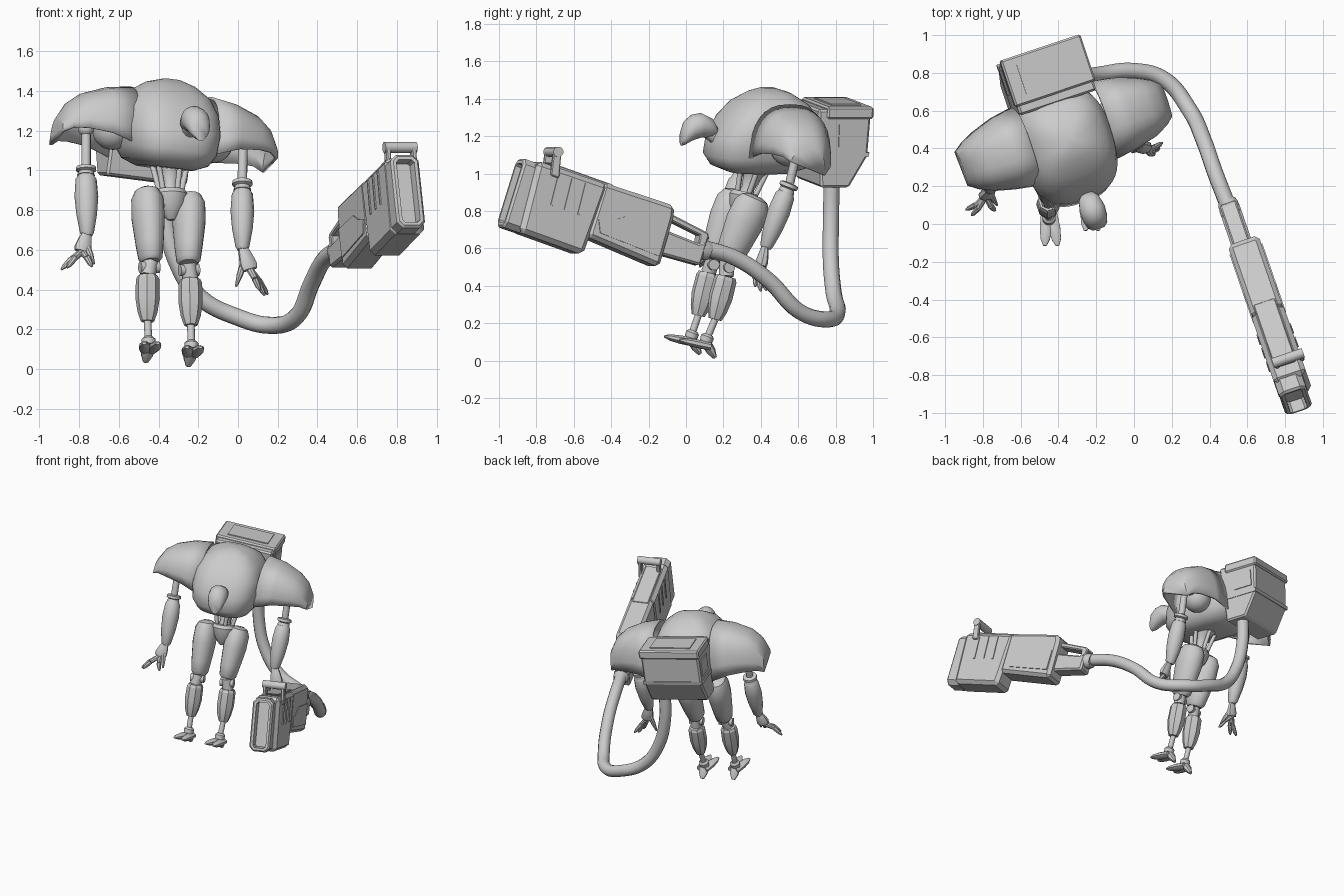
import bpy, bmesh, math
from mathutils import Vector, Matrix

if "Cube" in bpy.data.objects:
    bpy.data.objects.remove(bpy.data.objects["Cube"], do_unlink=True)

GREY = (0.6, 0.6, 0.6, 1)
mat = bpy.data.materials.new("plain grey")
mat.use_nodes = True
mat.diffuse_color = GREY
mat.node_tree.nodes["Principled BSDF"].inputs["Base Color"].default_value = GREY

# Body frame is turned and rolled; launcher frame points forward and up
BODY = (Matrix.Translation((-.36, .42, 1.2)) @ Matrix.Rotation(math.radians(18.5), 4, 'Z')
        @ Matrix.Rotation(math.radians(7), 4, 'Y'))
PACK = BODY @ Matrix.Translation((.012, -.018, 0))
LEFT = Vector((.948, .317, 0))
GUN = (Matrix.Translation((.5, .1, .6)) @ Matrix.Rotation(math.radians(199), 4, 'Z')
       @ Matrix.Rotation(math.radians(18), 4, 'X'))


def finish(name, bm, angle=35, matrix=None):
    if matrix:
        bmesh.ops.transform(bm, matrix=matrix, verts=bm.verts)
    bmesh.ops.recalc_face_normals(bm, faces=bm.faces)
    me = bpy.data.meshes.new(name)
    bm.to_mesh(me)
    bm.free()
    me.materials.append(mat)
    ob = bpy.data.objects.new(name, me)
    bpy.context.collection.objects.link(ob)
    bpy.ops.object.select_all(action='DESELECT')
    ob.select_set(True)
    bpy.context.view_layer.objects.active = ob
    if angle:
        bpy.ops.object.shade_smooth_by_angle(angle=math.radians(angle))
    return ob


def loft(name, rings, closed=True, caps=(True, True), angle=35, matrix=None):
    bm = bmesh.new()
    rows = [[bm.verts.new(p) for p in r] for r in rings]
    n = len(rows[0])
    for a, b in zip(rows, rows[1:]):
        for i in range(n if closed else n - 1):
            j = (i + 1) % n
            bm.faces.new((a[i], a[j], b[j], b[i]))
    for row, cap in ((rows[0], caps[0]), (rows[-1], caps[1])):
        if cap:
            bm.faces.new(row)
    return finish(name, bm, angle, matrix)


def limb(name, p, q, prof, depth=1, n=16, angle=35):
    """Round part from p to q; prof holds (fraction, radius)."""
    p, q = Vector(p), Vector(q)
    d = (q - p).normalized()
    side = LEFT if abs(d.dot(LEFT)) < .9 else Vector((0, 0, 1))
    side = (side - d * side.dot(d)).normalized()
    other = d.cross(side)
    rings = [[p.lerp(q, t) + side * r * math.cos(a) + other * r * depth * math.sin(a)
              for a in (math.tau * (i + .5) / n for i in range(n))] for t, r in prof]
    return loft(name, rings, angle=angle)


def rod(name, p, q, r, n=12):
    return limb(name, p, q, ((0, r), (1, r)), n=n)


def ball(name, pos, r, matrix=Matrix()):
    bm = bmesh.new()
    bmesh.ops.create_uvsphere(bm, u_segments=24, v_segments=14, radius=r)
    return finish(name, bm, 60, matrix @ Matrix.Translation(pos))


def prism(name, profile, half, matrix, bevel=0, x=0):
    """Profile in the frame's y-z plane, given width along its x."""
    ob = loft(name, [[(x + s * half, *p) for p in profile] for s in (-1, 1)], angle=0, matrix=matrix)
    if bevel:
        m = ob.modifiers.new("bevel", 'BEVEL')
        m.width, m.segments = bevel, 1
    return ob


def rect(y0, y1, z0, z1):
    return [(y0, z0), (y1, z0), (y1, z1), (y0, z1)]


def tube(name, pts, r):
    cu = bpy.data.curves.new(name, 'CURVE')
    cu.dimensions = '3D'
    cu.bevel_depth, cu.bevel_resolution, cu.resolution_u = r, 4, 6
    cu.use_fill_caps = True
    sp = cu.splines.new('BEZIER')
    sp.bezier_points.add(len(pts) - 1)
    for b, p in zip(sp.bezier_points, pts):
        b.co = p
        b.handle_left_type = b.handle_right_type = 'AUTO'
    cu.materials.append(mat)
    ob = bpy.data.objects.new(name, cu)
    bpy.context.collection.objects.link(ob)


# Torso dome: height, front, back, half width
def torso_ring(z, f, b, w, n=40):
    def sp(c):
        return math.copysign(abs(c) ** .7, c)
    return [(w * sp(math.cos(t)), (f + b) / 2 + (b - f) / 2 * sp(math.sin(t)), z)
            for t in (math.tau * i / n for i in range(n))]


loft("torso", [torso_ring(*r) for r in (
    (-.19, -.2, .14, .13), (-.16, -.28, .22, .2), (-.1, -.32, .28, .235), (0, -.305, .3, .25),
    (.1, -.25, .28, .24), (.18, -.18, .22, .195), (.235, -.09, .13, .12), (.26, -.03, .05, .04))],
    angle=45, matrix=BODY)

# Shoulder shells: side offset, front, back, top, bottom
PAD = ((.215, -.16, .28, .2, -.12), (.34, -.14, .26, .18, -.08), (.46, -.11, .22, .135, -.07),
       (.53, -.075, .185, .08, -.075), (.575, -.04, .15, .0, -.1))
for s, side in ((1, "left"), (-1, "right")):
    rings = []
    for u, f, b, top, bot in PAD:
        ring = []
        for i in range(17):
            t = math.pi * i / 16
            low = bot + .03 - .07 * i / 16
            ring.append((.015 + s * u, (f + b) / 2 - (b - f) / 2 * math.copysign(abs(math.cos(t)) ** .75, math.cos(t)),
                         low + (top - low) * math.sin(t) ** .8))
        rings.append(ring)
    pad = loft(side + "_shoulder_shell", rings, closed=False, caps=(False, True), matrix=BODY)
    m = pad.modifiers.new("thickness", 'SOLIDIFY')
    m.thickness = .015
    ball(side + "_shoulder_joint", (s * .27, .05, -.03), .1, matrix=BODY)
    rod(side + "_shoulder_axle", BODY @ Vector((s * .25, .06, 0)), BODY @ Vector((s * .42, .06, 0)), .04)

# Backpack with cap, side panels and top panel
prism("backpack", [(.24, .17), (.54, .17), (.528, -.08), (.43, -.25), (.27, -.25)], .215, PACK, .012)
prism("backpack_cap", [(.29, .185), (.55, .185), (.55, .12), (.29, .12)], .225, PACK, .01)
prism("backpack_band", [(.28, -.06), (.535, -.06), (.53, -.085), (.28, -.085)], .22, PACK)
prism("backpack_top_panel", rect(.335, .5, .183, .192), .15, PACK)
for s in (1, -1):
    prism("backpack_side_panel", rect(.36, .5, -.03, .09), .004, PACK, x=s * .218)

# Head and neck
FWD = Matrix.Translation((-.215, .06, 1.243)) @ Matrix.Rotation(math.radians(18.5), 4, 'Z')
loft("head", [[(w * math.cos(t), y, zc + h * math.sin(t)) for t in (math.tau * i / 20 for i in range(20))]
              for y, zc, w, h in ((.11, -.02, .03, .025), (.08, 0, .055, .052), (.02, .015, .069, .066),
                                  (-.03, .002, .066, .07), (-.07, -.025, .054, .065), (-.09, -.055, .032, .04))],
     angle=50, matrix=FWD)
tube("neck", [(-.24, .12, 1.225), (-.25, .165, 1.19), (-.265, .2, 1.13), (-.28, .27, 1.1)], .04)

# Waist and pelvis
limb("waist", (-.345, .38, 1.06), (-.34, .31, .86), ((0, .1), (.35, .05), (.7, .035), (1, .05)))
for a in range(5):
    c, sn = math.cos(a * 1.257 + .3), math.sin(a * 1.257 + .3)
    rod("waist_strut", (-.345 + .1 * c, .37 + .09 * sn, 1.06), (-.34 + .05 * c, .31 + .05 * sn, .86), .014)
limb("pelvis", (-.34, .315, .9), (-.335, .28, .75), ((0, .075), (.15, .088), (.5, .075), (.85, .04), (1, .02)), .9)

# Legs: hip, knee, shin top, shin bottom, ankle
LEGS = {"right": ((-.46, .28, .91), (-.44, .145, .54), (-.455, .12, .47), (-.455, .065, .24), (-.45, .025, .12)),
        "left": ((-.245, .375, .88), (-.25, .22, .53), (-.24, .215, .45), (-.237, .155, .22), (-.235, .105, .1))}
for side, (hip, knee, top, low, ankle) in LEGS.items():
    limb(side + "_thigh", hip, knee, ((0, .03), (.04, .06), (.15, .08), (.4, .083), (.75, .07), (.95, .06), (1, .045)), 1.25)
    rod(side + "_hip_axle", Vector(hip).lerp(Vector(knee), .18), (-.335, .3, .83), .045)
    rod(side + "_knee_link", knee, top, .04)
    k = Vector(knee).lerp(Vector(top), .4)
    rod(side + "_knee_axle", k - LEFT * .05, k + LEFT * .05, .03)
    limb(side + "_shin", top, low, ((0, .05), (.08, .059), (.5, .061), (.8, .05), (1, .034)), 1.05, n=8, angle=20)
    rod(side + "_shin_rod", low, ankle, .019)
    limb(side + "_ankle", Vector(ankle) + Vector((0, .015, .04)), ankle, ((0, .024), (.3, .036), (1, .034)))
    a = Vector(ankle)
    for dx in (-.032, .036):
        limb(side + "_toe", a + Vector((dx * .4, .025, -.025)), a + Vector((dx + .01, -.14, .01)),
             ((0, .032), (.45, .034), (.8, .026), (1, .01)), .7, n=8)
    limb(side + "_heel", a, a + Vector((-.015, .05, -.085)), ((0, .036), (.6, .032), (1, .014)), .75, n=8)

# Arms: shoulder, elbow, forearm top, wrist, palm end, finger tips, thumb tip
ARMS = {"right": ((-.765, .35, 1.21), (-.765, .3, 1.02), (-.765, .285, .975), (-.76, .185, .67), (-.785, .15, .59),
                  ((-.89, .075, .5), (-.86, .045, .51), (-.735, .07, .515)), (-.725, .1, .53)),
        "left": ((.025, .6, 1.15), (.022, .555, .95), (.022, .535, .9), (.022, .425, .6), (.06, .4, .5),
                 ((.15, .43, .375), (.135, .4, .37), (.11, .37, .395)), (-.01, .38, .415))}
for side, (sh, el, top, wr, palm, tips, thumb) in ARMS.items():
    ball(side + "_arm_mount", sh, .04)
    rod(side + "_upper_arm", sh, el, .024)
    limb(side + "_elbow", el, top, ((0, .03), (.1, .05), (.45, .052), (.6, .038), (1, .045)))
    limb(side + "_forearm", top, wr, ((0, .04), (.06, .053), (.35, .06), (.65, .052), (.95, .035), (1, .026)), n=12)
    limb(side + "_palm", Vector(wr) + Vector((0, 0, .02)), palm, ((0, .022), (.4, .036), (.8, .046), (1, .04)), .7, n=8)
    for tip in tips:
        mid = Vector(palm).lerp(Vector(tip), .5) + Vector((0, -.012, .008))
        limb(side + "_finger_base", palm, mid, ((0, .018), (1, .015)), n=8)
        limb(side + "_finger_tip", mid, tip, ((0, .017), (.7, .013), (1, .005)), n=8)
    limb(side + "_thumb", Vector(wr).lerp(Vector(palm), .4), thumb, ((0, .02), (.6, .016), (1, .006)), n=8)

# Supply hose from backpack to launcher
tube("hose", [(-.36, .78, .98), (-.36, .775, .75), (-.3, .775, .52), (-.19, .79, .36), (0, .81, .26), (.16, .765, .22),
              (.29, .61, .26), (.37, .44, .43), (.43, .27, .545), (.5, .09, .605)], .043)

# Launcher: y runs forward along the barrel, z up
SHIFT = -.012
limb("hose_collar", GUN @ Vector((0, -.03, -.01)), GUN @ Vector((0, .05, -.01)), ((0, .047), (.3, .055), (1, .055)))
prism("launcher_tail", [(.01, -.1), (.27, -.115), (.27, .02), (.06, .01), (.01, .03)], .056, GUN, .012)
prism("tail_grip", [(.0, .045), (.27, .08), (.27, .115), (.02, .08)], .045, GUN, .008)
prism("tail_post", [(.01, 0), (.05, 0), (.065, .075), (.015, .07)], .045, GUN, .006)
prism("launcher_middle", [(.24, -.185), (.68, -.155), (.68, .15), (.26, .155), (.245, .1)], .086, GUN, .022, SHIFT)
prism("launcher_front", [(.67, -.255), (1.05, -.25), (1.07, .145), (.65, .145)], .09, GUN, .025, SHIFT)
prism("launcher_top_plate", [(.63, .135), (.96, .135), (1.0, .16), (.62, .156)], .06, GUN, .005, SHIFT)
for s in (1, -1):
    prism("side_panel", [(.27, -.13), (.62, -.115), (.65, -.05), (.56, -.02), (.5, .02), (.27, .02)], .004, GUN,
          x=SHIFT + s * .088)
    for i in range(3):
        y = .76 + .08 * i
        prism("side_rib", [(y, -.06), (y + .014, -.06), (y + .024, .115), (y + .01, .115)], .004, GUN, x=SHIFT + s * .092)

# Muzzle with a recessed opening
bm = bmesh.new()
bmesh.ops.create_cube(bm, size=1, matrix=Matrix.Translation((0, 1.08, -.057)) @ Matrix.Diagonal((.15, .09, .385, 1)))
bmesh.ops.bevel(bm, geom=[e for e in bm.edges if abs(e.verts[0].co.y - e.verts[1].co.y) > .05],
                offset=.03, segments=1, affect='EDGES')
face = max(bm.faces, key=lambda f: f.calc_center_median().y)
for thick, depth in ((.012, .012), (.018, 0), (.004, -.06)):
    bmesh.ops.inset_region(bm, faces=[face], thickness=thick, depth=depth)
finish("muzzle", bm, 0, GUN)

# Carry handle across the top
for s in (1, -1):
    prism("handle_leg", [(.935, .09), (.985, .09), (1.01, .225), (.965, .225)], .012, GUN, .005, x=s * .068 - .035)
rod("handle_bar", GUN @ Vector((-.12, .985, .222)), GUN @ Vector((.05, .985, .222)), .028)
